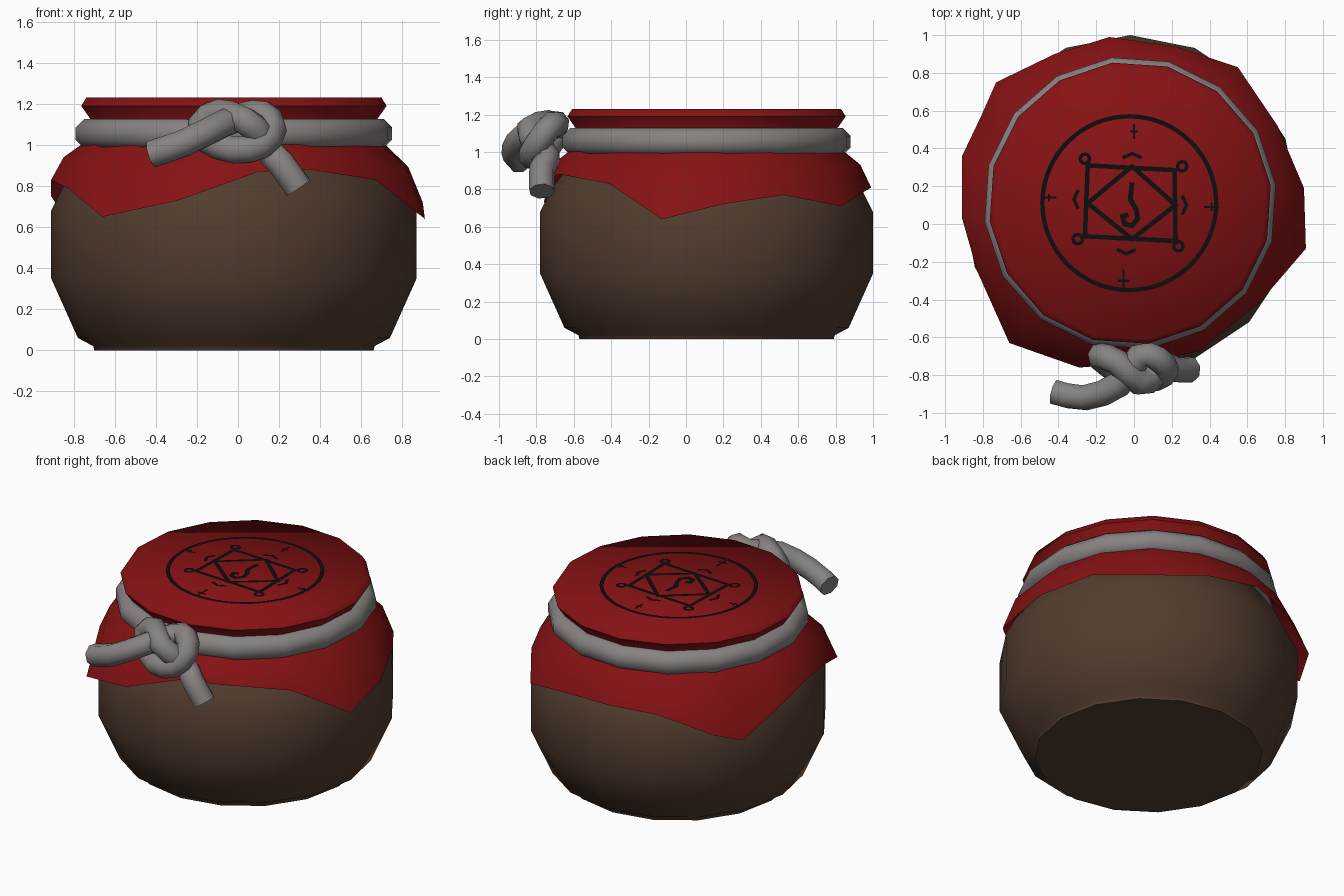
import bpy, bmesh, math
from mathutils import Vector

if "Cube" in bpy.data.objects:
    bpy.data.objects.remove(bpy.data.objects["Cube"])

CX, CY = -0.02, 0.11      # axis of the jar
TOP = 1.23


def material(name, r, g, b):
    m = bpy.data.materials.new(name)
    m.diffuse_color = (r, g, b, 1)
    m.use_nodes = True
    m.node_tree.nodes["Principled BSDF"].inputs["Base Color"].default_value = m.diffuse_color
    return m


CLAY = material("brown clay", 0.085, 0.046, 0.028)
CLOTH = material("red cloth", 0.24, 0.006, 0.007)
ROPE = material("grey rope", 0.24, 0.225, 0.22)
INK = material("black ink", 0.004, 0.004, 0.004)


def finish(bm, name, mat, angle=50, normals=True):
    if normals:
        bmesh.ops.recalc_face_normals(bm, faces=bm.faces)
    me = bpy.data.meshes.new(name)
    bm.to_mesh(me)
    bm.free()
    me.materials.append(mat)
    ob = bpy.data.objects.new(name, me)
    bpy.context.collection.objects.link(ob)
    bpy.ops.object.select_all(action='DESELECT')
    ob.select_set(True)
    bpy.context.view_layer.objects.active = ob
    bpy.ops.object.shade_smooth_by_angle(angle=math.radians(angle))
    return ob


def loft(bm, rings, loop=False, cap_start=False, cap_end=False):
    vs = [[bm.verts.new(p) for p in ring] for ring in rings]
    n = len(vs[0])
    pairs = list(zip(vs, vs[1:])) + ([(vs[-1], vs[0])] if loop else [])
    for a, b in pairs:
        for i in range(n):
            j = (i + 1) % n
            bm.faces.new((a[i], a[j], b[j], b[i]))
    if cap_start:
        bm.faces.new(vs[0][::-1])
    if cap_end:
        bm.faces.new(vs[-1])


def circle(r, z, phase, n=16):
    return [(CX + r * math.cos(phase + math.tau * i / n),
             CY + r * math.sin(phase + math.tau * i / n), z) for i in range(n)]


# Clay jar: lathed profile
bm = bmesh.new()
profile = [(0.68, 0), (0.685, 0.02), (0.76, 0.06), (0.89, 0.35), (0.89, 0.68),
           (0.83, 0.80), (0.75, 0.91), (0.68, 1.0), (0.66, 1.17)]
loft(bm, [circle(r, z, 0) for r, z in profile], cap_start=True, cap_end=True)
finish(bm, "jar", CLAY)

# Cloth cap stretched over the mouth
PH = math.radians(7.3)
bm = bmesh.new()
cap = [(0.73, 0.99), (0.70, 1.06), (0.70, 1.12), (0.75, 1.19), (0.725, TOP)]
loft(bm, [circle(r, z, PH) for r, z in cap], cap_end=True)
finish(bm, "cloth_cap", CLOTH, 60)

# Cloth skirt with its uneven, pointed hem
hem = [(0.91, -0.13, 0.64), (0.90, 0.19, 0.72), (0.76, 0.52, 0.77),
       (0.55, 0.83, 0.71), (0.22, 0.94, 0.78), (-0.13, 0.99, 0.81),
       (-0.42, 0.90, 0.79), (-0.73, 0.75, 0.68), (-0.81, 0.57, 0.60),
       (-0.91, 0.36, 0.75), (-0.91, 0.03, 0.83), (-0.83, -0.25, 0.79),
       (-0.66, -0.63, 0.65), (-0.29, -0.76, 0.73), (0.10, -0.73, 0.87),
       (0.35, -0.67, 0.88), (0.67, -0.41, 0.83)]


def skirt_ring(t_r, t_z):
    ring = []
    for x, y, z in hem:
        d = Vector((x - CX, y - CY))
        r = 0.72 + (d.length - 0.72) * t_r
        p = d.normalized() * r
        ring.append((CX + p.x, CY + p.y, 1.02 + (z - 1.02) * t_z))
    return ring


bm = bmesh.new()
loft(bm, [skirt_ring(0, 0), skirt_ring(0.65, 0.42), skirt_ring(1, 1)])
finish(bm, "cloth_skirt", CLOTH, 60)

# Rope ring around the neck
bm = bmesh.new()
section = [math.tau * k / 8 + math.pi / 8 for k in range(8)]
loft(bm, [circle(0.705 + 0.078 * math.cos(a), 1.055 + 0.078 * math.sin(a), PH)
          for a in section], loop=True)
finish(bm, "rope_ring", ROPE, 60)

# Overhand knot with two loose ends: a tube along a smoothed path
path = [(-0.42, -0.89, 0.955), (-0.26, -0.92, 1.01), (-0.08, -0.85, 1.10),
        (0.03, -0.70, 1.14), (0.12, -0.71, 1.15), (0.17, -0.77, 1.08),
        (0.11, -0.82, 0.995), (-0.02, -0.82, 0.975), (-0.14, -0.74, 1.02),
        (-0.18, -0.70, 1.10), (-0.09, -0.73, 1.155), (0.03, -0.84, 1.12),
        (0.11, -0.80, 1.05), (0.15, -0.74, 0.97), (0.21, -0.77, 0.91),
        (0.295, -0.77, 0.79)]
pts = [Vector(p) for p in path]
smooth = []
for i in range(len(pts) - 1):
    p0, p1, p2, p3 = (pts[max(0, min(len(pts) - 1, i + k))] for k in (-1, 0, 1, 2))
    for t in (0, 0.5):
        smooth.append(0.5 * (2 * p1 + (p2 - p0) * t
                             + (2 * p0 - 5 * p1 + 4 * p2 - p3) * t * t
                             + (3 * p1 - p0 - 3 * p2 + p3) * t ** 3))
smooth.append(pts[-1])
bm = bmesh.new()
rings, up = [], Vector((0, 0, 1))
for i, p in enumerate(smooth):
    tan = (smooth[min(i + 1, len(smooth) - 1)] - smooth[max(i - 1, 0)]).normalized()
    up = (up - tan * up.dot(tan)).normalized()
    side = tan.cross(up)
    rings.append([p + 0.07 * (up * math.cos(a) + side * math.sin(a)) for a in section])
loft(bm, rings, cap_start=True, cap_end=True)
finish(bm, "rope_knot", ROPE, 60)

# Painted emblem: thin flat strokes just above the cloth
bm = bmesh.new()


def stroke(points, width=0.024, closed=False):
    p = [Vector(q) for q in points]
    n = len(p)
    edge = []
    for i in range(n):
        a = p[i - 1] if (closed or i) else p[i]
        b = p[(i + 1) % n] if (closed or i < n - 1) else p[i]
        dirs = [d.normalized() for d in (p[i] - a, b - p[i]) if d.length > 1e-6]
        t = sum(dirs, Vector((0, 0))).normalized()
        miter = width / 2 / max(0.5, t.dot(dirs[0]))
        off = Vector((-t.y, t.x)) * miter
        edge.append([bm.verts.new((*(p[i] + s * off), TOP + 0.004)) for s in (-1, 1)])
    for i in range(n if closed else n - 1):
        a, b = edge[i], edge[(i + 1) % n]
        bm.faces.new((a[0], b[0], b[1], a[1]))


def arc(x, y, r, a0=0, a1=360, n=16):
    return [(x + r * math.cos(math.radians(a0 + (a1 - a0) * i / n)),
             y + r * math.sin(math.radians(a0 + (a1 - a0) * i / n))) for i in range(n)]


stroke(arc(-0.025, 0.11, 0.46, n=64), 0.023, True)
stroke([(-0.245, 0.31), (0.215, 0.285), (0.22, -0.09), (-0.26, -0.065)], closed=True)
stroke([(-0.01, 0.305), (0.22, 0.10), (-0.01, -0.08), (-0.245, 0.11)], closed=True)
for x, y in ((-0.26, 0.345), (0.255, 0.305), (0.235, -0.118), (-0.298, -0.08)):
    stroke(arc(x, y, 0.025, n=12), 0.018, True)
# small chevrons and ticks on the four sides
for x, y, a in ((-0.01, 0.365, 90), (0.27, 0.10, 0), (-0.04, -0.15, 270), (-0.31, 0.13, 180)):
    u = Vector((math.cos(math.radians(a)), math.sin(math.radians(a))))
    v = Vector((-u.y, u.x))
    c = Vector((x, y))
    stroke([c - u * 0.015 - v * 0.05, c + u * 0.008, c - u * 0.015 + v * 0.05], 0.018)
for x, y, dx, dy in ((0, 0.49, 0, 0.04), (0.41, 0.09, 0.04, 0),
                     (-0.45, 0.14, 0.04, 0), (-0.055, -0.30, 0, 0.06)):
    stroke([(x - dx, y - dy), (x + dx, y + dy)], 0.012)
    stroke([(x - dy * 0.5, y - dx * 0.5), (x + dy * 0.5, y + dx * 0.5)], 0.012)
# central curl
stroke([(-0.01, 0.22), (-0.02, 0.13), (0.01, 0.08), (0.02, 0.03),
        (-0.01, -0.01), (-0.05, 0.0), (-0.06, 0.04), (-0.03, 0.05)], 0.026)
finish(bm, "emblem", INK, normals=False)
